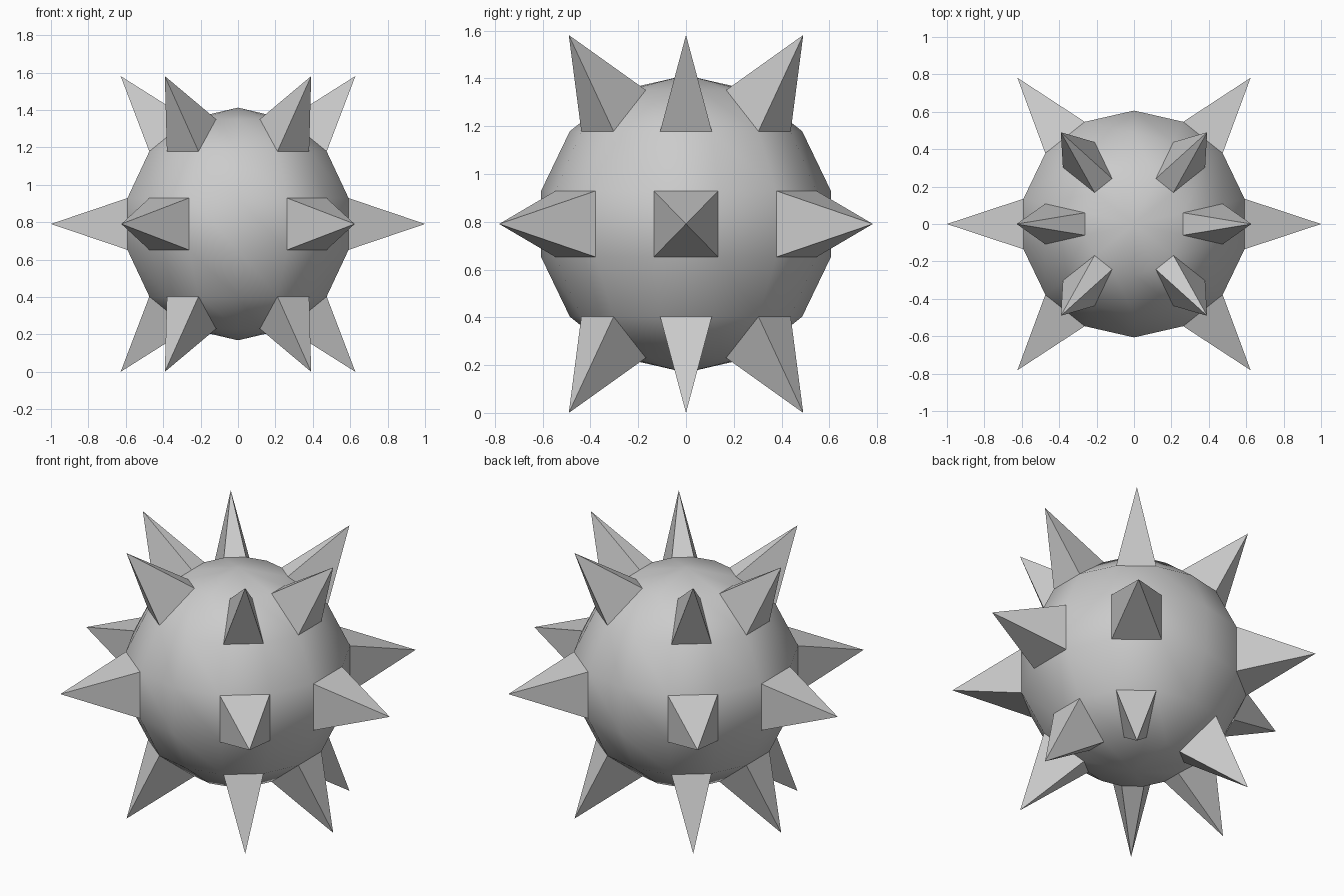
import bpy, bmesh, math
from mathutils import Matrix

if "Cube" in bpy.data.objects:
    bpy.data.objects.remove(bpy.data.objects["Cube"])

RADIUS = 0.622       # ball radius
SPIKE = 0.409        # spike height above its face
STEP = 2 * math.pi / 14

bm = bmesh.new()

# Ball: 14 segments, 7 rings, turned so that a face centre lies on the x axis
bmesh.ops.create_uvsphere(bm, u_segments=14, v_segments=7, radius=RADIUS)
v = next(v for v in bm.verts if math.hypot(v.co.x, v.co.y) > 0.1)
turn = math.pi / 2 - math.atan2(v.co.y, v.co.x)
bmesh.ops.rotate(bm, verts=bm.verts, matrix=Matrix.Rotation(turn, 3, 'Z'))
bm.normal_update()
for f in bm.faces:
    f.smooth = True


def has_spike(face):
    c = face.calc_center_median()
    row = round(math.atan2(abs(c.z), math.hypot(c.x, c.y)) / STEP)
    col = round(math.atan2(abs(c.y), abs(c.x)) / STEP)
    return len(face.verts) == 4 and row in (0, 2) and col in (0, 2)


# Spikes: pull the chosen faces out into four-sided pyramids
for f in [f for f in bm.faces if has_spike(f)]:
    tip_at = f.calc_center_median() + f.normal * SPIKE
    for e in f.edges:
        e.smooth = False
    new = bmesh.ops.poke(bm, faces=[f])
    tip = new["verts"][0]
    tip.co = tip_at
    for nf in new["faces"]:
        nf.smooth = False
    for e in tip.link_edges:
        e.smooth = False

# Stand the lowest tips on the ground
low = min(v.co.z for v in bm.verts)
bmesh.ops.translate(bm, verts=bm.verts, vec=(0, 0, -low))
bm.normal_update()

mesh = bpy.data.meshes.new("spiked_ball")
bm.to_mesh(mesh)
bm.free()
ball = bpy.data.objects.new("spiked_ball", mesh)
bpy.context.collection.objects.link(ball)
